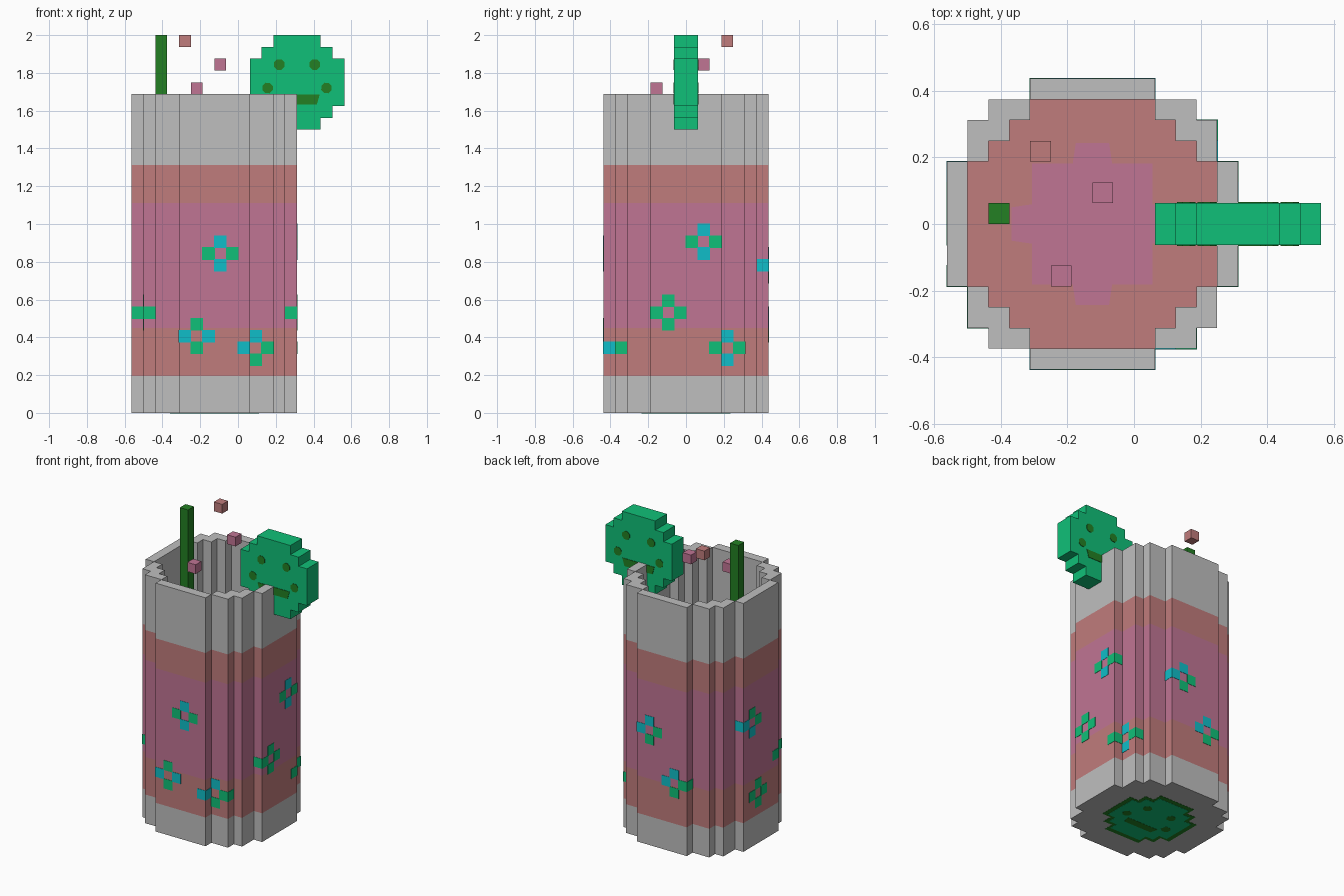
import bpy, bmesh, math
from mathutils import Matrix, Vector

cube = bpy.data.objects.get("Cube")
if cube:
    bpy.data.objects.remove(cube)

V = 1 / 16                      # block size
CUP = Vector((-2 * V, 0, 0))    # cup axis


def material(name, rgb):
    lin = [((c / 255 + 0.055) / 1.055) ** 2.4 for c in rgb]
    m = bpy.data.materials.new(name)
    m.use_nodes = True
    m.diffuse_color = (*lin, 1)
    m.node_tree.nodes["Principled BSDF"].inputs["Base Color"].default_value = (*lin, 1)
    return m


GREY = material("cup grey", (191, 191, 191))
RED = material("dusty red", (192, 124, 124))
MAUVE = material("mauve", (192, 117, 148))
LIME = material("lime green", (16, 192, 120))
CYAN = material("petal cyan", (16, 190, 200))
DARK = material("dark green", (35, 128, 35))


def finish(name, bm, *mats):
    me = bpy.data.meshes.new(name)
    bm.to_mesh(me)
    bm.free()
    for m in mats:
        me.materials.append(m)
    ob = bpy.data.objects.new(name, me)
    bpy.context.collection.objects.link(ob)
    return ob


def stepped(quarter):
    """Counter-clockwise outline mirrored from one quarter."""
    back = quarter[::-1]
    return (quarter + [(-x, y) for x, y in back]
            + [(-x, -y) for x, y in quarter] + [(x, -y) for x, y in back])


def add_box(bm, low, high):
    size = Vector(high) - Vector(low)
    mid = (Vector(high) + Vector(low)) / 2
    bmesh.ops.create_cube(bm, size=1, matrix=Matrix.Translation(mid) @ Matrix.Diagonal((*size, 1)))


def blocks(name, mat, cells, origin=CUP, grow=0.0):
    bm = bmesh.new()
    for c in cells:
        low = Vector(c) * V + origin
        add_box(bm, low - Vector((grow,) * 3), low + Vector((V + grow,) * 3))
    return finish(name, bm, mat)


def prism(name, mat, loops, thick, place):
    """Extrude flat outlines symmetrically about their plane."""
    bm = bmesh.new()
    for loop in loops:
        face = bm.faces.new([bm.verts.new((x, y, -thick / 2)) for x, y in loop])
        new = bmesh.ops.extrude_face_region(bm, geom=[face])["geom"]
        bmesh.ops.translate(bm, vec=(0, 0, thick),
                            verts=[v for v in new if isinstance(v, bmesh.types.BMVert)])
    bmesh.ops.recalc_face_normals(bm, faces=bm.faces)
    bm.transform(place)
    return finish(name, bm, mat)


def scaled(loop, k, dx=0, dy=0):
    return [(x * k + dx, y * k + dy) for x, y in loop]


# Cup: banded outer wall, inner wall, rim, base and drink surface
outer = stepped([(7, 3), (6, 3), (6, 5), (5, 5), (5, 6), (3, 6), (3, 7)])
inner = stepped([(6, 3), (5, 3), (5, 4), (4, 4), (4, 5), (3, 5), (3, 6)])
TOP, DRINK = 27 * V, 21 * V
bm = bmesh.new()


def ring(loop, z):
    return [bm.verts.new((x * V, y * V, z)) for x, y in loop]


def wall(a, b, mat):
    for i in range(len(a)):
        j = (i + 1) % len(a)
        bm.faces.new((a[i], a[j], b[j], b[i])).material_index = mat


levels = [0, 0.195, 0.45, 1.11, DRINK, TOP]
rings = [ring(outer, z) for z in levels]
for a, b, mat in zip(rings, rings[1:], (0, 1, 2, 1, 0)):
    wall(a, b, mat)
bm.faces.new(rings[0][::-1])
low, high = ring(inner, DRINK), ring(inner, TOP)
wall(high, low, 0)
bm.faces.new(low).material_index = 1
for y0, y1, x0, x1 in ((0, 3, 6, 7), (3, 4, 5, 6), (4, 5, 4, 6), (5, 6, 3, 5), (6, 7, 0, 3)):
    for sx in (1, -1):
        for sy in (1, -1):
            f = bm.faces.new([bm.verts.new((sx * x * V, sy * y * V, TOP))
                              for x, y in ((x0, y0), (x1, y0), (x1, y1), (x0, y1))])
            f.normal_update()
            if f.normal.z < 0:
                f.normal_flip()
cup = finish("cup", bm, GREY, RED, MAUVE)
cup.location = CUP

# Lighter patch in the middle of the drink
patch = stepped([(3.9, 0.8), (2.9, 0.95), (2.9, 2.9), (0.95, 2.9), (0.8, 3.9)])
prism("drink_centre", MAUVE, [scaled(patch, V)], 0.006, Matrix.Translation(CUP + Vector((0, 0, DRINK))))


# Flowers: petals recolour the outermost block of a column
def depth(col):
    d = abs(col + 0.5)
    return 7 if d < 3 else 6 if d < 5 else 5 if d < 6 else 3


def surface_cell(side, col, row):
    d = depth(col)
    return {"front": (col, -d, row), "back": (col, d - 1, row),
            "left": (d - 1, col, row), "right": (-d, col, row)}[side]


# side, column, row, colours of top / bottom / low / high petals
flowers = [
    ("front", 0, 13, "ccgg"), ("front", -2, 6, "ggcc"), ("front", 3, 5, "cgcg"),
    ("left", 1, 14, "ccgg"), ("left", -2, 8, "gggg"), ("left", 3, 5, "ccgg"),
    ("back", 1, 12, "cggc"), ("back", -2, 7, "cggc"),
    ("right", 1, 13, "gcgc"), ("right", 0, 5, "gggg"), ("right", -4, 8, "gggg"),
]
petals = {"c": [], "g": []}
for side, col, row, colours in flowers:
    for key, (dc, dr) in zip(colours, ((0, 1), (0, -1), (-1, 0), (1, 0))):
        petals[key].append(surface_cell(side, col + dc, row + dr))
blocks("cyan_petals", CYAN, petals["c"], grow=0.002)
blocks("green_petals", LIME, petals["g"], grow=0.002)

# Straw
bm = bmesh.new()
add_box(bm, (-7 * V, 0, DRINK - V), (-6 * V, V, 2))
finish("straw", bm, DARK)

# Floating bubbles
blocks("red_bubble", RED, [(-3, 3, 31)])
blocks("mauve_bubbles", MAUVE, [(0, 1, 29), (-2, -3, 27)])

# Lime slice on the rim, with dark pips on both faces
disc = stepped([(4, 2), (3, 2), (3, 3), (2, 3), (2, 4)])
octagon = [(math.cos(math.radians(a)), math.sin(math.radians(a))) for a in range(22, 382, 45)]
pips = [scaled(octagon, 0.03, x, y)
        for x, y in ((-0.094, 0.094), (0.094, 0.094), (-0.156, -0.03), (0.156, -0.03))]
bar = [(-0.12, -0.065), (-0.105, -0.117), (0.105, -0.117), (0.12, -0.065)]
slice_place = Matrix.Translation((5 * V, 0, 28 * V)) @ Matrix.Rotation(math.pi / 2, 4, "X")
prism("lime_slice", LIME, [scaled(disc, V)], 2 * V, slice_place)
for name, off in (("front_pips", V), ("back_pips", -V)):
    prism(name, DARK, pips + [bar], 0.006, slice_place @ Matrix.Translation((0, 0, off)))

# Lime picture under the base
for name, mat, loops, thick in (
        ("base_rind", DARK, [scaled(disc, V * 1.07)], 0.002),
        ("base_flesh", LIME, [scaled(disc, V * 0.94)], 0.004),
        ("base_pips", DARK, pips + [bar], 0.006)):
    prism(name, mat, loops, thick, Matrix.Translation(CUP))
